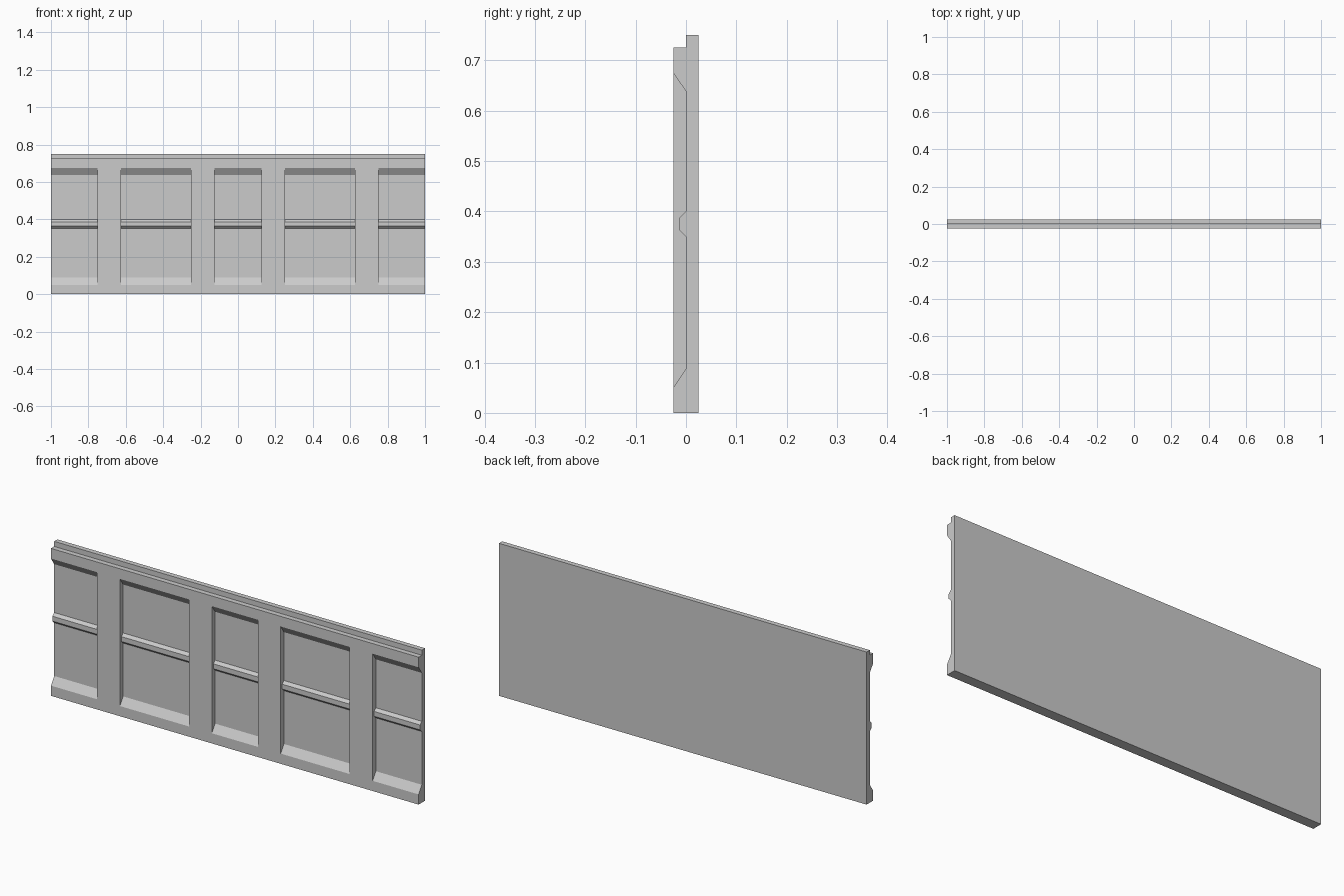
import bpy, bmesh

if "Cube" in bpy.data.objects:
    bpy.data.objects.remove(bpy.data.objects["Cube"])

FRONT, MID, BACK = -0.025, 0.0, 0.025

# Cross-section (y, z) through a recessed bay: outer frame, then the recess with its rail
frame = [(FRONT, 0), (BACK, 0), (BACK, 0.75), (MID, 0.75), (MID, 0.725), (FRONT, 0.725)]
recess = [(FRONT, 0.675), (MID, 0.638), (MID, 0.4), (-0.0135, 0.387),
          (-0.0135, 0.363), (MID, 0.35), (MID, 0.088), (FRONT, 0.05)]
bay_profile = frame + recess
post_profile = frame + [(FRONT, z) for _, z in recess]

# Bays and posts alternate along x
edges = [0.125, 0.25, 0.625, 0.75, 1.0]
xs = [-x for x in reversed(edges)] + edges

bm = bmesh.new()
cache = {}


def vert(x, p):
    key = (x, *p)
    if key not in cache:
        cache[key] = bm.verts.new(key)
    return cache[key]


def bridge(xa, pa, xb, pb):
    n = len(pa)
    for i in range(n):
        j = (i + 1) % n
        quad = [vert(xa, pa[i]), vert(xa, pa[j]), vert(xb, pb[j]), vert(xb, pb[i])]
        unique = list(dict.fromkeys(quad))
        if len(unique) > 2:
            bm.faces.new(unique)


# Walls along each bay and post, and the steps between them
profiles = [bay_profile if i % 2 == 0 else post_profile for i in range(len(xs) - 1)]
for i, p in enumerate(profiles):
    bridge(xs[i], p, xs[i + 1], p)
    if i:
        bridge(xs[i], profiles[i - 1], xs[i], p)

# End faces
for x in (xs[0], xs[-1]):
    bm.faces.new([vert(x, p) for p in bay_profile])

# Tidy coplanar strips into clean flat faces
bmesh.ops.recalc_face_normals(bm, faces=bm.faces[:])
bmesh.ops.dissolve_limit(bm, angle_limit=0.01, verts=bm.verts[:], edges=bm.edges[:])

mesh = bpy.data.meshes.new("wall_panel")
bm.to_mesh(mesh)
bm.free()
panel = bpy.data.objects.new("wall_panel", mesh)
bpy.context.collection.objects.link(panel)
